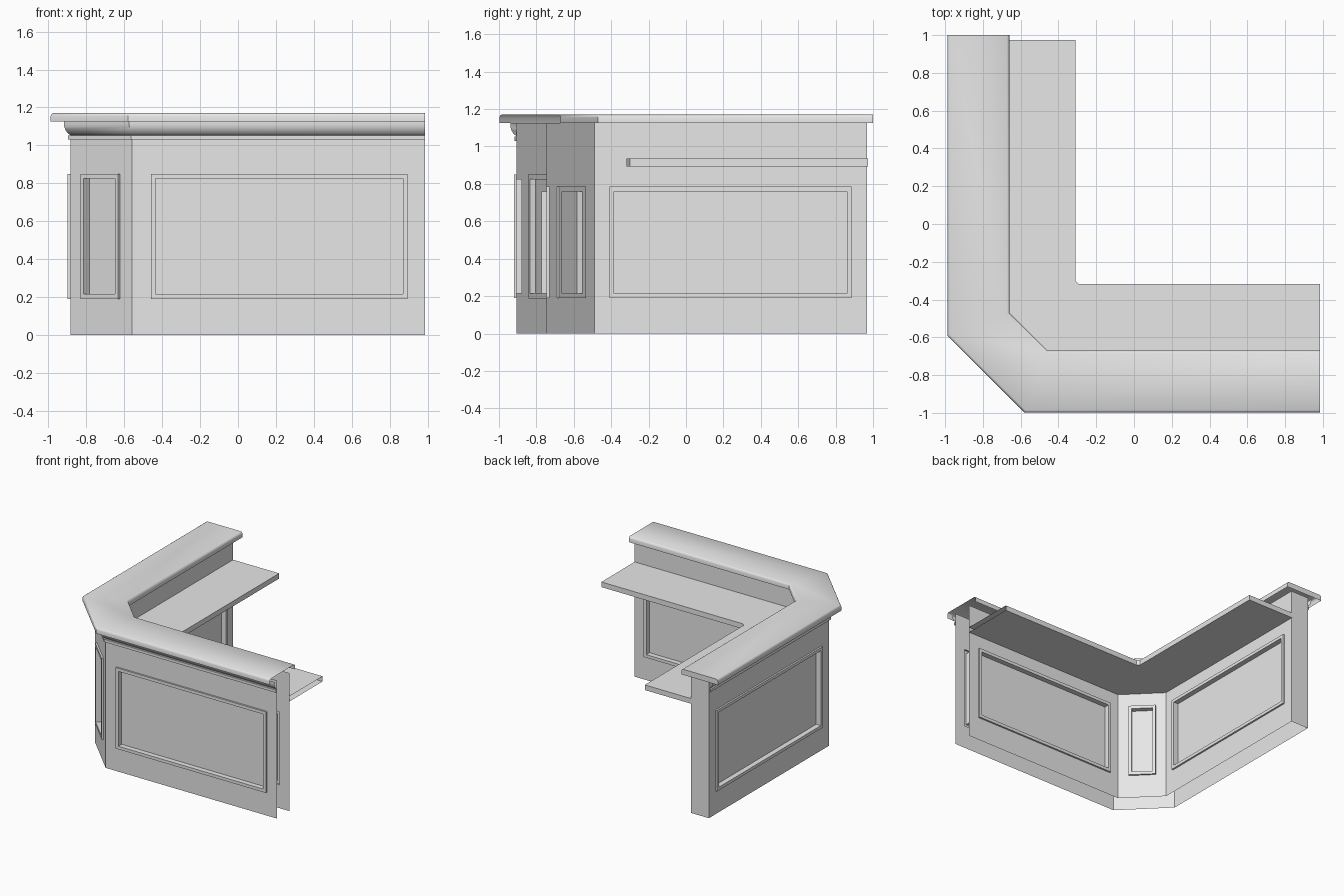
import bpy, bmesh
from mathutils import Vector

cube = bpy.data.objects.get("Cube")
if cube:
    bpy.data.objects.remove(cube, do_unlink=True)

grey = bpy.data.materials.new("light grey paint")
grey.use_nodes = True
grey.diffuse_color = (0.8, 0.8, 0.8, 1)
grey.node_tree.nodes["Principled BSDF"].inputs["Base Color"].default_value = (0.8, 0.8, 0.8, 1)

END = 0.985        # open end of the front leg
BACK = 0.968       # closed end of the side leg
TOP_Z = 1.17
SKIRT_Z = 1.125


def finish(bm, name, smooth=False):
    bmesh.ops.remove_doubles(bm, verts=bm.verts, dist=0.0001)
    mesh = bpy.data.meshes.new(name)
    bm.to_mesh(mesh)
    bm.free()
    mesh.materials.append(grey)
    ob = bpy.data.objects.new(name, mesh)
    bpy.context.scene.collection.objects.link(ob)
    if smooth:
        bpy.ops.object.select_all(action='DESELECT')
        ob.select_set(True)
        bpy.context.view_layer.objects.active = ob
        bpy.ops.object.shade_smooth_by_angle(angle=0.7)
    return ob


def right_of(a, b):
    d = (b - a).normalized()
    return Vector((d.y, -d.x))


def offset(path, dist):
    """Shift a path to the right of its travel, with mitred corners."""
    pts = [Vector(p) for p in path]
    normals = [right_of(a, b) for a, b in zip(pts, pts[1:])]
    result = []
    for i, p in enumerate(pts):
        n0 = normals[max(i - 1, 0)]
        n1 = normals[min(i, len(normals) - 1)]
        m = (n0 + n1).normalized()
        result.append(p + m * (dist / m.dot(n0)))
    return result


def skin(name, rows, cap=None, smooth=False):
    """Join (path, height) rows into a strip; cap closes one end."""
    bm = bmesh.new()
    grid = [[bm.verts.new((p[0], p[1], z)) for p in path] for path, z in rows]
    for low, high in zip(grid, grid[1:]):
        for i in range(len(low) - 1):
            bm.faces.new((low[i], low[i + 1], high[i + 1], high[i]))
    if cap is not None:
        ring = [row[cap] for row in grid]
        bm.faces.new(ring if cap == 0 else ring[::-1])
    return finish(bm, name, smooth)


def panelled_wall(name, a, b, margins, panel_z):
    """Wall sheet with a raised frame around a sunken panel."""
    a, b = Vector(a), Vector(b)
    along, out = (b - a).normalized(), right_of(a, b)
    length = (b - a).length
    s0, s1 = margins[0], length - margins[1]
    z0, z1 = panel_z
    frame, proud, sunk = 0.025, 0.014, -0.028
    inner = (s0 + frame, s1 - frame, z0 + frame, z1 - frame)
    rings = [((0, length, 0, SKIRT_Z), 0),
             ((s0, s1, z0, z1), 0),
             ((s0, s1, z0, z1), proud),
             (inner, proud),
             (inner, sunk)]
    bm = bmesh.new()
    loops = []
    for (l, r, lo, hi), depth in rings:
        loop = []
        for s, z in ((l, lo), (r, lo), (r, hi), (l, hi)):
            p = a + along * s + out * depth
            loop.append(bm.verts.new((p.x, p.y, z)))
        loops.append(loop)
    for big, small in zip(loops, loops[1:]):
        for i in range(4):
            j = (i + 1) % 4
            bm.faces.new((big[i], big[j], small[j], small[i]))
    bm.faces.new(loops[-1])
    return finish(bm, name)


# Plan outlines of the cabinet faces
outer = [(-0.884, BACK), (-0.884, -0.58), (-0.56, -0.905), (END, -0.905)]
inner = [(END, -0.745), (-0.47, -0.745), (-0.725, -0.49), (-0.725, BACK)]

# Customer-side and staff-side walls with framed panels
sides = (
    ("outer", outer, (0.19, 0.85), ("side", "corner", "front"),
     ((0.083, 0.10), (0.088, 0.088), (0.10, 0.09))),
    ("inner", inner, (0.19, 0.785), ("front", "corner", "side"),
     ((0.09, 0.08), (0.078, 0.078), (0.08, 0.083))),
)
for label, path, heights, parts, margins in sides:
    for i, part in enumerate(parts):
        panelled_wall(f"{label}_{part}_wall", path[i], path[i + 1], margins[i], heights)

# End board closing the side leg
end_line = [inner[-1], outer[0]]
skin("end_board", [(end_line, 0), (end_line, SKIRT_Z)])

# Crown moulding and bead under the bar top
bead = [(0, 1.03), (0.013, 1.03), (0.013, 1.052), (0, 1.052)]
crown = [(0.003, 1.056), (0.01, 1.062), (0.02, 1.072), (0.028, 1.086),
         (0.032, 1.098), (0.034, 1.11), (0.034, SKIRT_Z)]
skin("bead_moulding", [(offset(outer, d), z) for d, z in bead])
skin("crown_moulding", [(offset(outer, d), z) for d, z in crown], smooth=True)

# Raised bar top, open below, with softened upper edges
top_out = [(-0.988, 1), (-0.988, -0.59), (-0.58, -0.998), (END, -0.998)]
top_in = [(-0.66, 1), (-0.66, -0.47), (-0.46, -0.67), (END, -0.67)]
edge = [(0, SKIRT_Z), (0, 1.155), (0.004, 1.165), (0.012, TOP_Z)]
rows = [(offset(top_out, -d), z) for d, z in edge]
rows += [(offset(top_in, d), z) for d, z in reversed(edge)]
skin("bar_top", rows, cap=0, smooth=True)

# Lower work counter
counter_back = inner[:-1] + [(-0.725, 0.973)]
counter_front = [(END, -0.317), (-0.292, -0.317), (-0.31, -0.30), (-0.31, 0.973)]
skin("work_counter", [(counter_back, 0.893), (counter_front, 0.893),
                      (counter_front, 0.935), (counter_back, 0.935)], cap=-1)
